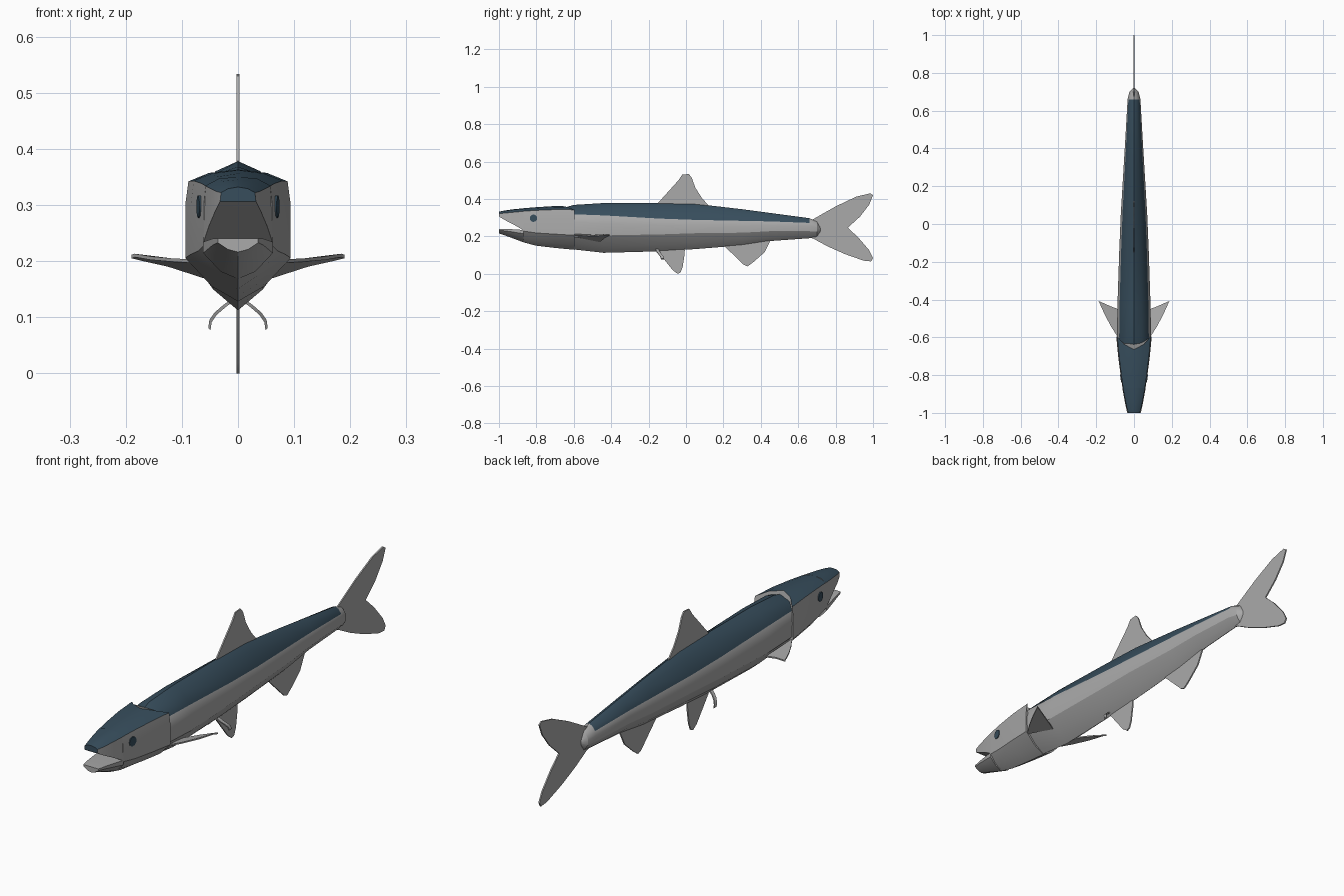
import bpy, bmesh, math
from mathutils import Matrix

if "Cube" in bpy.data.objects:
    bpy.data.objects.remove(bpy.data.objects["Cube"])


def material(name, rgb):
    m = bpy.data.materials.new(name)
    m.diffuse_color = (*rgb, 1)
    m.use_nodes = True
    m.node_tree.nodes["Principled BSDF"].inputs["Base Color"].default_value = m.diffuse_color
    return m


SILVER = material("silver_grey", (0.40, 0.40, 0.40))
BLUE = material("dark_slate_blue", (0.038, 0.075, 0.108))


def finish(bm, name, mats, angle=30):
    bmesh.ops.recalc_face_normals(bm, faces=bm.faces[:])
    me = bpy.data.meshes.new(name)
    bm.to_mesh(me)
    bm.free()
    for m in mats:
        me.materials.append(m)
    ob = bpy.data.objects.new(name, me)
    bpy.context.collection.objects.link(ob)
    bpy.ops.object.select_all(action='DESELECT')
    ob.select_set(True)
    bpy.context.view_layer.objects.active = ob
    bpy.ops.object.shade_smooth_by_angle(angle=math.radians(angle))
    return ob


def loft(name, halves, blue_segments=0, blue_until=9, blue_cap=False, angle=30):
    """Mirror half sections (top centre to bottom centre) and skin them."""
    bm = bmesh.new()
    rings = []
    for h in halves:
        full = h + [(-x, y, z) for x, y, z in h[-2:0:-1]]
        rings.append([bm.verts.new(p) for p in full])
    n = len(rings[0])
    for a, b in zip(rings, rings[1:]):
        for i in range(n):
            j = (i + 1) % n
            f = bm.faces.new((a[i], a[j], b[j], b[i]))
            if min(i, n - 1 - i) < blue_segments and f.calc_center_median().y < blue_until:
                f.material_index = 1
    front = bm.faces.new(rings[0])
    front.material_index = int(blue_cap)
    bm.faces.new(rings[-1])
    return finish(bm, name, [SILVER, BLUE], angle)


def flat_fin(name, outline, thick=0.006):
    """Thin fin in the centre plane from a (y, z) outline."""
    bm = bmesh.new()
    f = bm.faces.new([bm.verts.new((-thick / 2, y, z)) for y, z in outline])
    r = bmesh.ops.extrude_face_region(bm, geom=[f])
    for v in r["geom"]:
        if isinstance(v, bmesh.types.BMVert):
            v.co.x = thick / 2
    return finish(bm, name, [SILVER])


# Body: y, top, blue edge height, half width, keel
body = []
for y, zt, ze, w, zb in [
        (-.68, .345, .315, .075, .145), (-.60, .368, .318, .090, .130),
        (-.44, .378, .312, .088, .112), (-.14, .378, .295, .078, .120),
        (.05, .374, .288, .070, .132), (.30, .345, .283, .055, .152),
        (.45, .325, .280, .046, .175), (.66, .297, .272, .034, .190),
        (.70, .280, .258, .024, .196), (.72, .245, .240, .003, .225)]:
    zl = zb + .35 * (zt - zb)
    body.append([(0, y, zt), (.45 * w, y, zt - .27 * (zt - ze)), (.87 * w, y, ze),
                 (w, y, ze * .6 + zl * .4), (.97 * w, y, zl),
                 (.5 * w, y, zb + .4 * (zl - zb)), (0, y, zb)])
loft("body", body, 2, .66)

# Head with gill covers, notched at the back of the crown
head = []
for y, zt, ze, w, zb, notch in [
        (-.87, .350, .334, .061, .168, 0), (-.80, .356, .339, .071, .150, 0),
        (-.70, .362, .343, .084, .138, 0), (-.595, .363, .342, .094, .128, .07)]:
    zl = zb + .33 * (zt - zb)
    head.append([(0, y - notch, zt), (.55 * w, y - notch * .6, zt - .006), (.94 * w, y, ze),
                 (w, y, .30), (w, y, zl), (.5 * w, y, zb + .35 * (zl - zb)), (0, y, zb)])
loft("head", head, 2)

# Upper jaw
loft("upper_jaw", [
    [(0, y, zt), (.55 * w, y, zt - .003), (.94 * w, y, ze), (w, y, zm), (0, y, zm)]
    for y, zt, ze, w, zm in [(-1, .332, .322, .032, .306), (-.97, .338, .324, .041, .288),
                             (-.92, .345, .329, .052, .262), (-.868, .350, .334, .062, .232)]],
    2, blue_cap=True)

# Lower jaw
loft("lower_jaw", [
    [(0, y, zt), (w, y, zt), (w, y, zt - .3 * (zt - zb)),
     (.5 * w, y, zb + .2 * (zt - zb)), (0, y, zb)]
    for y, zt, w, zb in [(-1, .240, .036, .216), (-.96, .240, .045, .202),
                         (-.868, .234, .062, .168)]])

# Centre-line fins
flat_fin("dorsal_fin", [(-.15, .36), (-.15, .378), (-.04, .50), (-.02, .53), (.015, .533),
                        (.03, .515), (.05, .46), (.085, .405), (.125, .36), (.125, .34)])
flat_fin("ventral_fin", [(-.15, .15), (-.15, .118), (-.07, .018), (-.045, .0), (-.03, .006),
                         (-.018, .035), (-.008, .10), (-.005, .15)])
flat_fin("anal_fin", [(.20, .17), (.21, .143), (.31, .047), (.33, .04), (.36, .062),
                      (.42, .115), (.45, .175), (.45, .20)])
flat_fin("tail_fin", [(.64, .27), (.68, .292), (.80, .36), (.91, .412), (.985, .43), (1, .42),
                      (.98, .37), (.93, .305), (.865, .246), (.92, .195), (.98, .125),
                      (1, .085), (.99, .066), (.95, .07), (.85, .105), (.76, .145),
                      (.68, .188), (.64, .20)])

# Paired fins: pectorals and the small curled pelvic filaments
for side, s in (("left", -1), ("right", 1)):
    bm = bmesh.new()
    top = [(.085, -.60, .200), (.120, -.545, .202), (.155, -.48, .205), (.184, -.415, .210),
           (.190, -.407, .208), (.170, -.415, .203), (.125, -.435, .193), (.060, -.46, .172)]
    up = [bm.verts.new((s * x, y, z + .003)) for x, y, z in top]
    low = [bm.verts.new((s * x, y, z - .003)) for x, y, z in top]
    bm.faces.new(up)
    bm.faces.new(low)
    for i in range(len(top)):
        j = (i + 1) % len(top)
        bm.faces.new((up[i], up[j], low[j], low[i]))
    finish(bm, side + "_pectoral_fin", [SILVER])

    bm = bmesh.new()
    rings = []
    for x, y, z in [(.008, -.155, .132), (.025, -.15, .119), (.040, -.14, .106),
                    (.049, -.13, .093), (.051, -.125, .079)]:
        rings.append([bm.verts.new((s * (x + dx), y + dy, z + dx)) for dx, dy in
                      ((-.002, -.008), (.002, -.008), (.002, .008), (-.002, .008))])
    for a, b in zip(rings, rings[1:]):
        for i in range(4):
            j = (i + 1) % 4
            bm.faces.new((a[i], a[j], b[j], b[i]))
    bm.faces.new(rings[0])
    bm.faces.new(rings[-1])
    finish(bm, side + "_pelvic_filament", [SILVER])

    # Eye: thin disc lying on the cheek
    bm = bmesh.new()
    m = (Matrix.Translation((s * .0675, -.815, .297))
         @ Matrix.Rotation(-s * .14, 4, 'Z') @ Matrix.Rotation(math.pi / 2, 4, 'Y'))
    bmesh.ops.create_cone(bm, cap_ends=True, segments=12, radius1=.02, radius2=.02,
                          depth=.008, matrix=m)
    finish(bm, side + "_eye", [BLUE])
